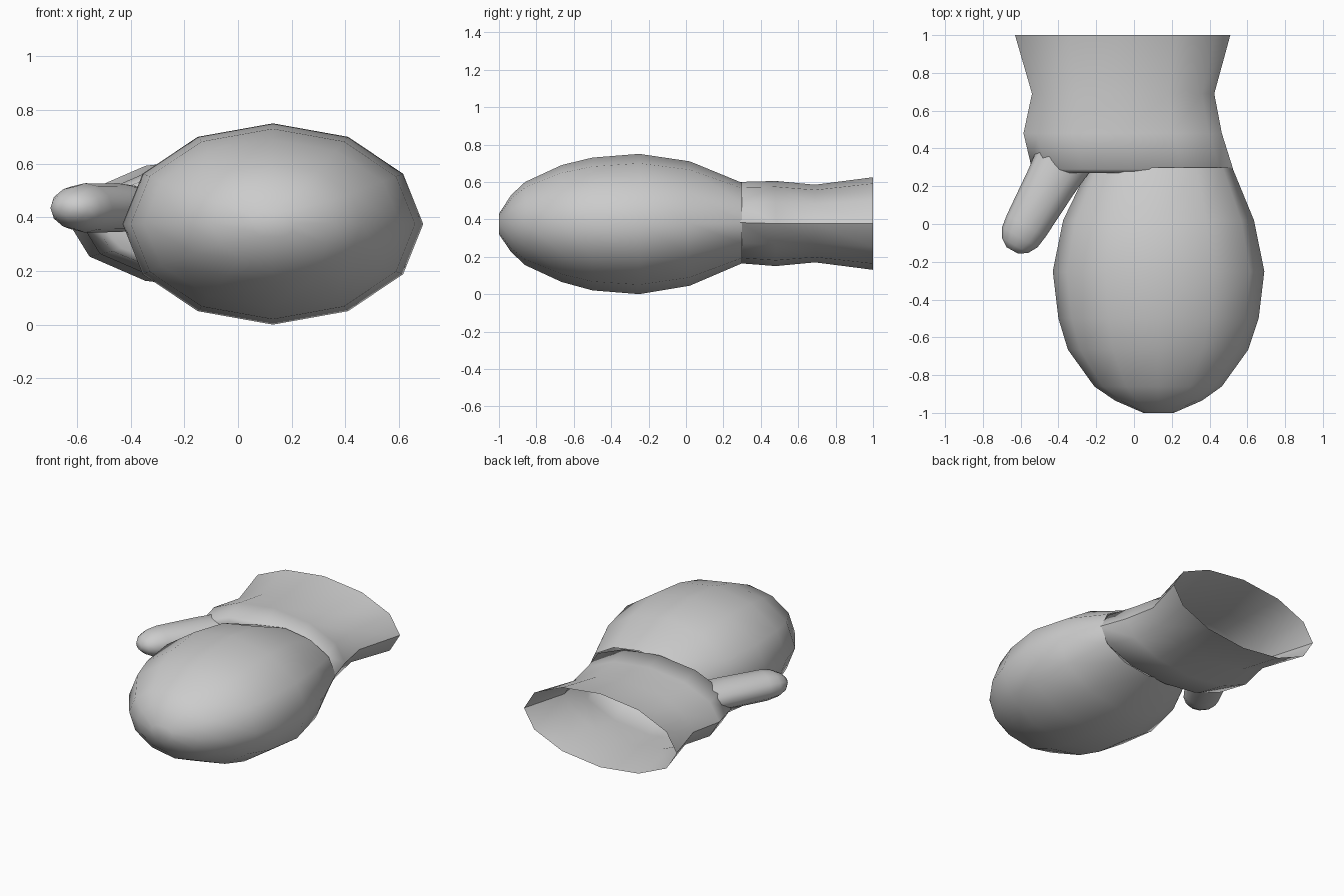
import bpy
import bmesh
from math import sin, cos, tau, radians
from mathutils import Vector

SIDES = 12

default_cube = bpy.data.objects.get("Cube")
if default_cube:
    bpy.data.objects.remove(default_cube, do_unlink=True)


def make_material(name, grey):
    material = bpy.data.materials.new(name)
    material.use_nodes = True
    colour = (grey, grey, grey, 1)
    material.diffuse_color = colour
    material.node_tree.nodes["Principled BSDF"].inputs["Base Color"].default_value = colour
    return material


def loft(name, rings, across, material, close_end=False):
    """Skin a row of elliptical rings given as (centre, half width, half height)."""
    bm = bmesh.new()
    up = Vector((0, 0, 1))
    loops = []
    for centre, half_width, half_height in rings:
        loop = []
        for step in range(SIDES):
            angle = tau * step / SIDES
            offset = across * half_width * sin(angle) + up * half_height * cos(angle)
            loop.append(bm.verts.new(centre + offset))
        loops.append(loop)
    for near, far in zip(loops, loops[1:]):
        for step in range(SIDES):
            following = (step + 1) % SIDES
            bm.faces.new((near[step], near[following], far[following], far[step]))
    # The front is always closed, the back only on request
    bm.faces.new(loops[0])
    if close_end:
        bm.faces.new(loops[-1])
    bmesh.ops.recalc_face_normals(bm, faces=bm.faces)
    for face in bm.faces:
        face.smooth = True
    mesh = bpy.data.meshes.new(name)
    bm.to_mesh(mesh)
    bm.free()
    mesh.set_sharp_from_angle(angle=radians(60))
    mesh.materials.append(material)
    part = bpy.data.objects.new(name, mesh)
    bpy.context.collection.objects.link(part)
    return part


def rings_from_extents(rows):
    """Turn rows of (y, left edge, right edge, bottom, top) into rings."""
    rings = []
    for y, x_low, x_high, z_low, z_high in rows:
        centre = Vector(((x_low + x_high) / 2, y, (z_low + z_high) / 2))
        rings.append((centre, (x_high - x_low) / 2, (z_high - z_low) / 2))
    return rings


wool = make_material("grey_wool", 0.6)
sideways = Vector((1, 0, 0))

# Rounded finger pouch, from the tip back to the wrist
pouch_rows = [
    (-1, 0.05, 0.21, 0.32, 0.43),
    (-0.935, -0.10, 0.36, 0.225, 0.53),
    (-0.86, -0.21, 0.465, 0.155, 0.60),
    (-0.665, -0.35, 0.605, 0.065, 0.69),
    (-0.5, -0.40, 0.66, 0.02, 0.73),
    (-0.25, -0.43, 0.69, 0, 0.75),
    (0.02, -0.375, 0.635, 0.045, 0.71),
    (0.3, -0.24, 0.52, 0.165, 0.595),
]
loft("finger_pouch", rings_from_extents(pouch_rows), sideways, wool)

# Wrist with a flared, open cuff
cuff_rows = [
    (0.27, -0.50, 0.50, 0.19, 0.57),
    (0.29, -0.54, 0.525, 0.165, 0.60),
    (0.48, -0.585, 0.465, 0.15, 0.605),
    (0.69, -0.54, 0.425, 0.17, 0.585),
    (1, -0.63, 0.51, 0.13, 0.625),
]
loft("wrist_cuff", rings_from_extents(cuff_rows), sideways, wool)

# Slanted thumb: (distance from tip, half width, half height)
thumb_tip = Vector((-0.644, -0.14, 0.435))
thumb_axis = Vector((0.49, 0.87, 0)).normalized()
thumb_across = Vector((thumb_axis.y, -thumb_axis.x, 0))
thumb_rows = [
    (0, 0.035, 0.025),
    (0.03, 0.08, 0.055),
    (0.08, 0.108, 0.08),
    (0.15, 0.118, 0.092),
    (0.42, 0.137, 0.09),
    (0.58, 0.155, 0.08),
]
thumb_rings = [(thumb_tip + thumb_axis * along, width, height)
               for along, width, height in thumb_rows]
loft("thumb", thumb_rings, thumb_across, wool, close_end=True)
